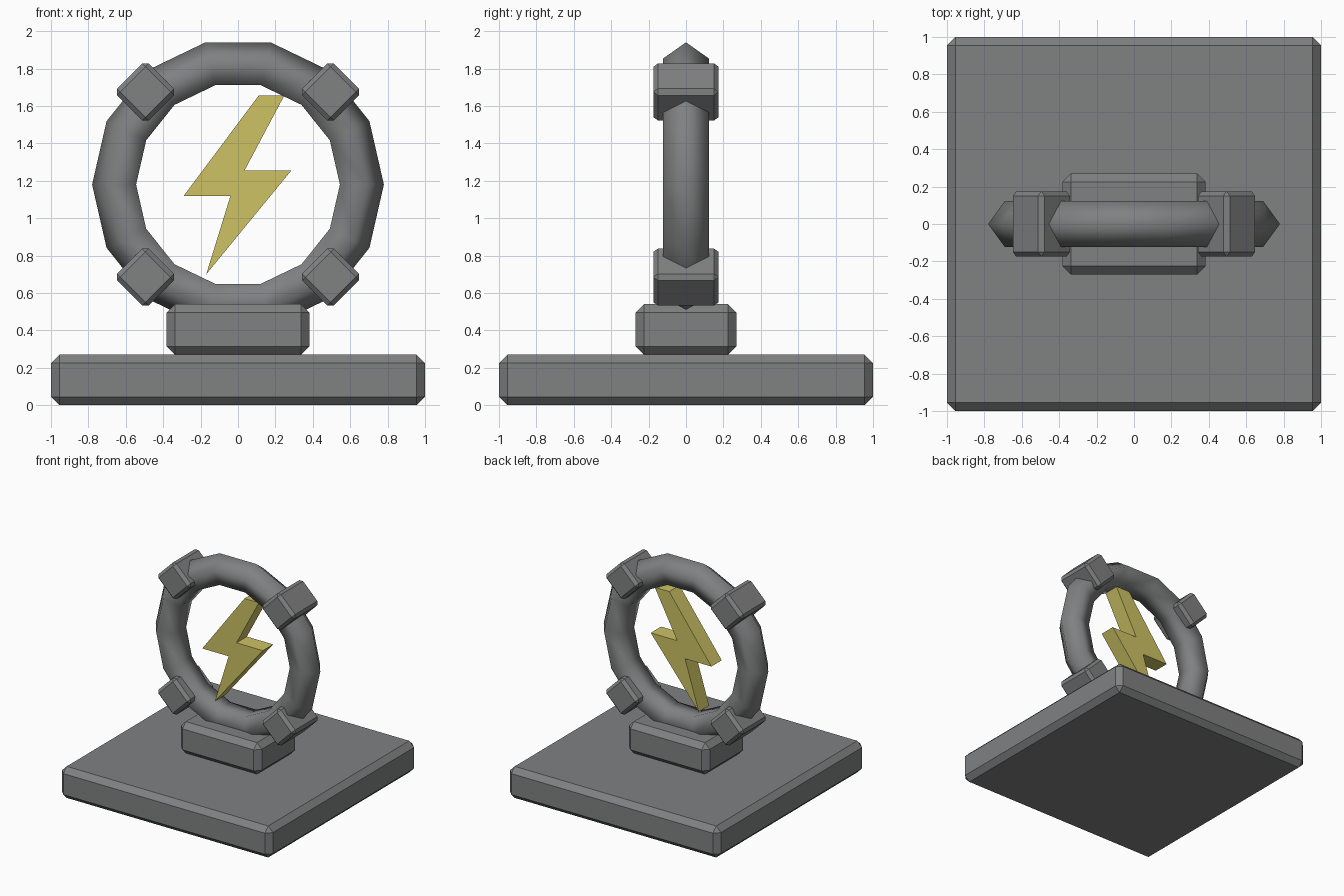
import bpy, bmesh, math

if "Cube" in bpy.data.objects:
    bpy.data.objects.remove(bpy.data.objects["Cube"])

def material(name, rgb):
    m = bpy.data.materials.new(name)
    m.diffuse_color = (*rgb, 1)
    m.use_nodes = True
    m.node_tree.nodes["Principled BSDF"].inputs["Base Color"].default_value = m.diffuse_color
    return m

STONE = material("stone grey", (0.215, 0.218, 0.222))
YELLOW = material("bolt yellow", (0.61, 0.54, 0.13))

def block(name, loc, size, bevel, tilt=0.0):
    """Box with a single-segment chamfer, tilted about the y axis."""
    bm = bmesh.new()
    bmesh.ops.create_cube(bm, size=1)
    bmesh.ops.scale(bm, vec=size, verts=bm.verts)
    bmesh.ops.bevel(bm, geom=bm.edges[:], offset=bevel, segments=1,
                    profile=0.5, affect='EDGES')
    me = bpy.data.meshes.new(name)
    bm.to_mesh(me)
    bm.free()
    ob = bpy.data.objects.new(name, me)
    ob.location = loc
    ob.rotation_euler = (0, tilt, 0)
    me.materials.append(STONE)
    bpy.context.collection.objects.link(ob)
    return ob

# Stepped base
block("base_slab", (0, 0, 0.135), (2, 2, 0.27), 0.045)
block("pedestal", (0, 0, 0.405), (0.766, 0.54, 0.27), 0.045)

# Ring: 14 segments with a five-sided tube, smooth shaded
RING_Z = 1.18
bpy.ops.mesh.primitive_torus_add(major_segments=14, minor_segments=5,
                                 major_radius=0.65, minor_radius=0.13,
                                 location=(0, 0, RING_Z),
                                 rotation=(math.pi / 2, 0, 0))
ring = bpy.context.object
ring.name = "ring"
ring.data.materials.append(STONE)
bpy.ops.object.shade_smooth()

# Four clamps on the diagonals of the ring
for i in range(4):
    a = math.radians(45 + 90 * i)
    block(f"ring_clamp_{i + 1}",
          (0.7 * math.cos(a), 0, RING_Z + 0.7 * math.sin(a)),
          (0.24, 0.35, 0.24), 0.025, -a)

# Lightning bolt: profile extruded along y
profile = [(0.11, 1.655), (-0.29, 1.12), (-0.04, 1.12), (-0.17, 0.70),
           (0.285, 1.255), (0.035, 1.255), (0.247, 1.655)]
HALF = 0.07
bm = bmesh.new()
face = bm.faces.new([bm.verts.new((x, -HALF, z)) for x, z in profile])
ext = bmesh.ops.extrude_face_region(bm, geom=[face], use_keep_orig=True)
bmesh.ops.translate(bm, vec=(0, 2 * HALF, 0),
                    verts=[g for g in ext["geom"] if isinstance(g, bmesh.types.BMVert)])
bmesh.ops.recalc_face_normals(bm, faces=bm.faces[:])
me = bpy.data.meshes.new("lightning_bolt")
bm.to_mesh(me)
bm.free()
me.materials.append(YELLOW)
bpy.context.collection.objects.link(bpy.data.objects.new("lightning_bolt", me))
